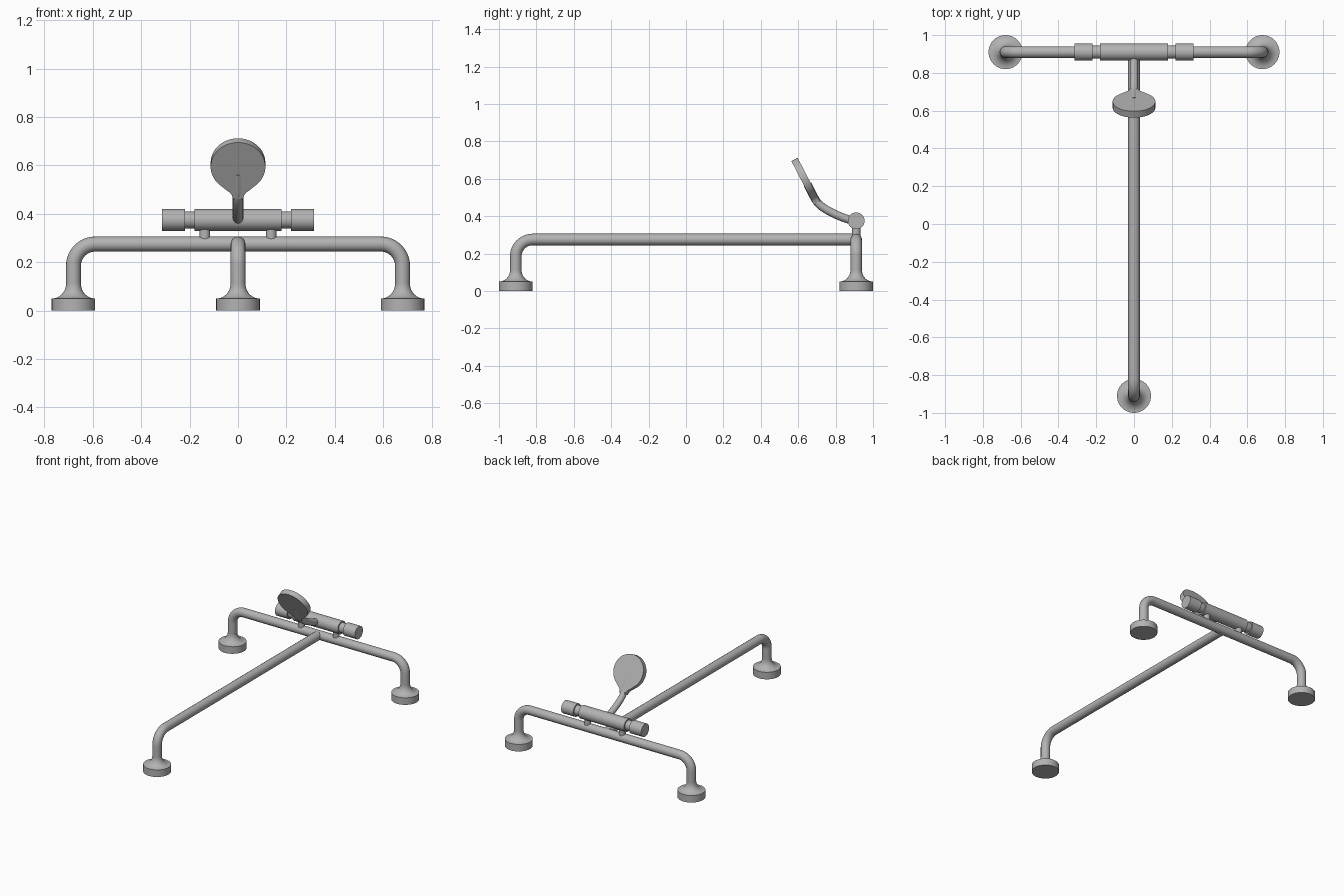
import bpy, bmesh
from math import pi, sin, cos, radians
from mathutils import Vector, Matrix

cube = bpy.data.objects.get("Cube")
if cube:
    bpy.data.objects.remove(cube, do_unlink=True)

metal = bpy.data.materials.new("brushed grey metal")
metal.use_nodes = True
grey = (0.45, 0.45, 0.45, 1)
metal.diffuse_color = grey
metal.node_tree.nodes["Principled BSDF"].inputs["Base Color"].default_value = grey

BACK, SIDE, PIPE_Z, PIPE_R, BEND = 0.91, 0.68, 0.275, 0.031, 0.09
MIXER_Z, MIXER_R = 0.375, 0.045


def finish(obj):
    """Assign the metal and smooth everything but hard edges."""
    obj.data.materials.clear()
    obj.data.materials.append(metal)
    bpy.ops.object.select_all(action='DESELECT')
    obj.select_set(True)
    bpy.context.view_layer.objects.active = obj
    bpy.ops.object.shade_smooth_by_angle(angle=radians(35))
    return obj


def mesh_object(name, bm, matrix):
    bmesh.ops.recalc_face_normals(bm, faces=bm.faces)
    bm.transform(matrix)
    mesh = bpy.data.meshes.new(name)
    bm.to_mesh(mesh)
    bm.free()
    obj = bpy.data.objects.new(name, mesh)
    bpy.context.collection.objects.link(obj)
    return finish(obj)


def lathe(name, profile, matrix, sides=40):
    """Revolve (radius, height) points around z and cap both ends."""
    bm = bmesh.new()
    rings = [[bm.verts.new((r * cos(2 * pi * i / sides), r * sin(2 * pi * i / sides), z))
              for i in range(sides)] for r, z in profile]
    for low, high in zip(rings, rings[1:]):
        for i in range(sides):
            j = (i + 1) % sides
            bm.faces.new((low[i], low[j], high[j], high[i]))
    bm.faces.new(rings[0][::-1])
    bm.faces.new(rings[-1])
    return mesh_object(name, bm, matrix)


def tube(name, points, radius, kind='POLY'):
    """Sweep a round section along a path."""
    curve = bpy.data.curves.new(name, 'CURVE')
    curve.dimensions = '3D'
    curve.bevel_depth, curve.bevel_resolution = radius, 6
    curve.use_fill_caps = True
    spline = curve.splines.new(kind)
    spline.points.add(len(points) - 1)
    for p, co in zip(spline.points, points):
        p.co = (*co, 1)
    if kind == 'NURBS':
        spline.order_u, spline.resolution_u = 4, 8
        spline.use_endpoint_u = True
    obj = bpy.data.objects.new(name, curve)
    bpy.context.collection.objects.link(obj)
    bpy.ops.object.select_all(action='DESELECT')
    obj.select_set(True)
    bpy.context.view_layer.objects.active = obj
    bpy.ops.object.convert(target='MESH')
    return finish(bpy.context.view_layer.objects.active)


def leg_path(foot, inward):
    """Rise from the foot and bend towards the inward direction."""
    foot, inward = Vector(foot), Vector(inward)
    path = [foot + Vector((0, 0, 0.05))]
    for i in range(13):
        a = pi / 2 * i / 12
        path.append(foot + inward * BEND * (1 - cos(a))
                    + Vector((0, 0, PIPE_Z - BEND + BEND * sin(a))))
    return path


# Pipe frame: rear crossbar with two legs, long rail with the front leg
right = leg_path((-SIDE, BACK, 0), (1, 0, 0))
left = leg_path((SIDE, BACK, 0), (-1, 0, 0))
tube("rear_crossbar", right + left[::-1], PIPE_R)
tube("long_rail", leg_path((0, -BACK, 0), (0, 1, 0)) + [Vector((0, BACK, PIPE_Z))], PIPE_R)

# Flared feet
flare = [(0.09 - 0.059 * sin(a), 0.11 - 0.06 * cos(a))
         for a in (pi / 2 * i / 10 for i in range(11))]
for name, x, y in (("right_foot", -SIDE, BACK), ("left_foot", SIDE, BACK),
                   ("front_foot", 0, -BACK)):
    lathe(name, [(0.09, 0)] + flare, Matrix.Translation((x, y, 0)))

# Mixer valve: body, necks, end knobs and mounting stubs
mixer = Matrix.Translation((0, BACK, MIXER_Z)) @ Matrix.Rotation(pi / 2, 4, 'Y')
lathe("mixer_body", [(MIXER_R, -0.18), (MIXER_R, 0.18)], mixer)
for side, s in (("right", -1), ("left", 1)):
    lathe(side + "_neck", [(0.035, 0.17 * s), (0.035, 0.23 * s)], mixer)
    lathe(side + "_knob", [(MIXER_R, 0.22 * s), (MIXER_R, 0.315 * s)], mixer)
    lathe(side + "_stub", [(0.022, 0.28), (0.022, 0.36)],
          Matrix.Translation((0.137 * s, BACK, 0)))

# Hand shower: curved handle
tube("shower_handle", [(0, 0.91, 0.372), (0, 0.86, 0.383), (0, 0.78, 0.415),
                       (0, 0.70, 0.465), (0, 0.684, 0.503), (0, 0.65, 0.569)],
     0.022, 'NURBS')

# Hand shower: flat teardrop head, tilted forwards
bm = bmesh.new()
start, steps = radians(-52), 48
outline = [(0.113 * cos(a), 0.113 * sin(a))
           for a in (start + (pi - 2 * start) * i / steps for i in range(steps + 1))]
taper = [(0.05, -0.107), (0.034, -0.12), (0.025, -0.133), (0.021, -0.15)]
outline += [(-x, y) for x, y in taper] + taper[::-1]
face = bm.faces.new([bm.verts.new((x, y, -0.019)) for x, y in outline])
grown = bmesh.ops.extrude_face_region(bm, geom=[face], use_keep_orig=True)
bmesh.ops.translate(bm, vec=(0, 0, 0.038),
                    verts=[v for v in grown["geom"] if isinstance(v, bmesh.types.BMVert)])
tilt = Matrix.Translation((0, 0.632, 0.603)) @ Matrix.Rotation(radians(117.4), 4, 'X')
mesh_object("shower_head", bm, tilt)
